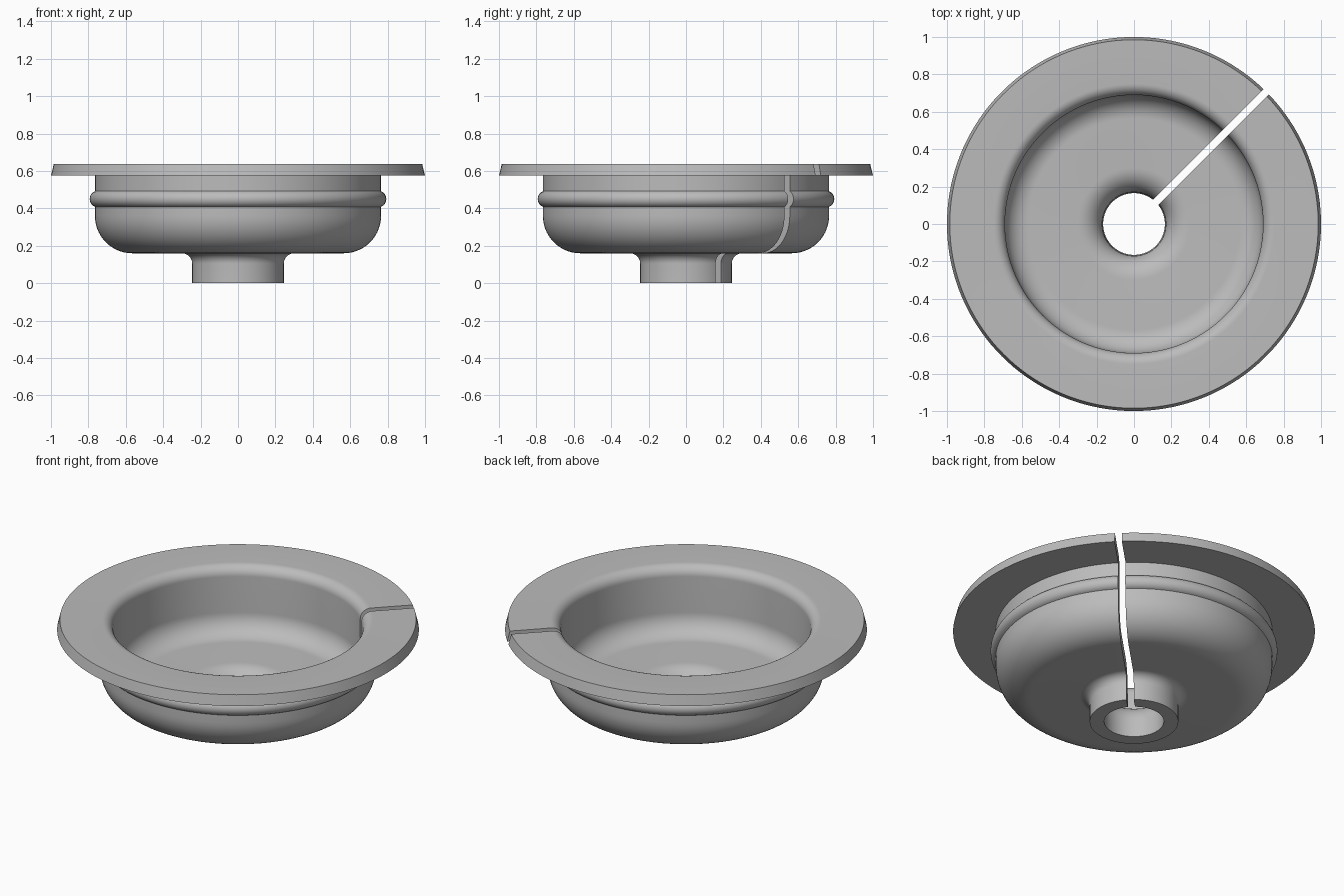
import bpy, bmesh
from math import sin, cos, asin, pi, radians

cube = bpy.data.objects.get("Cube")
if cube:
    bpy.data.objects.remove(cube, do_unlink=True)

SEGMENTS = 144
SLOT_HALF = 0.02
SLOT_ANGLE = pi / 4


def arc(cx, cz, r, start, end, n=10):
    """Points (radius, height) along a circular arc, angles in degrees."""
    steps = [radians(start + (end - start) * i / n) for i in range(n + 1)]
    return [(cx + r * cos(a), cz + r * sin(a)) for a in steps]


# Closed cross-section: outside from stem to rim, then inside back down
profile = [(0.165, 0), (0.245, 0)]
profile += arc(0.30, 0.105, 0.055, 180, 90)        # stem fillet
profile += arc(0.565, 0.36, 0.20, -90, 0, 14)      # bowl underside
profile += arc(0.748, 0.45, 0.045, -68, 68, 12)    # bead around the wall
profile += [(0.765, 0.575), (1.0, 0.575), (0.985, 0.637)]  # tapered flange
profile += arc(0.75, 0.577, 0.06, 90, 180)         # rounded mouth
profile += arc(0.565, 0.36, 0.125, 0, -90, 14)     # inner floor fillet
profile += arc(0.30, 0.105, 0.13, 90, 180)         # drain throat

# Sweep the section round, stopping at both parallel walls of the slot
bm = bmesh.new()
sections = []
for i in range(SEGMENTS + 1):
    ring = []
    for r, z in profile:
        gap = asin(SLOT_HALF / r)
        a = SLOT_ANGLE + gap + (2 * pi - 2 * gap) * i / SEGMENTS
        ring.append(bm.verts.new((r * cos(a), r * sin(a), z)))
    sections.append(ring)

for a, b in zip(sections, sections[1:]):
    for j in range(len(profile)):
        k = (j + 1) % len(profile)
        bm.faces.new((a[j], b[j], b[k], a[k]))

# Slot walls
bm.faces.new(sections[0])
bm.faces.new(sections[-1][::-1])
bmesh.ops.recalc_face_normals(bm, faces=bm.faces)

mesh = bpy.data.meshes.new("slotted_flanged_cup")
bm.to_mesh(mesh)
bm.free()
cup = bpy.data.objects.new("slotted_flanged_cup", mesh)
bpy.context.collection.objects.link(cup)

# Plain grey finish
grey = bpy.data.materials.new("plain_grey")
grey.use_nodes = True
colour = (0.5, 0.5, 0.5, 1)
grey.diffuse_color = colour
grey.node_tree.nodes["Principled BSDF"].inputs["Base Color"].default_value = colour
mesh.materials.append(grey)

bpy.ops.object.select_all(action='DESELECT')
cup.select_set(True)
bpy.context.view_layer.objects.active = cup
bpy.ops.object.shade_smooth_by_angle(angle=radians(30))
